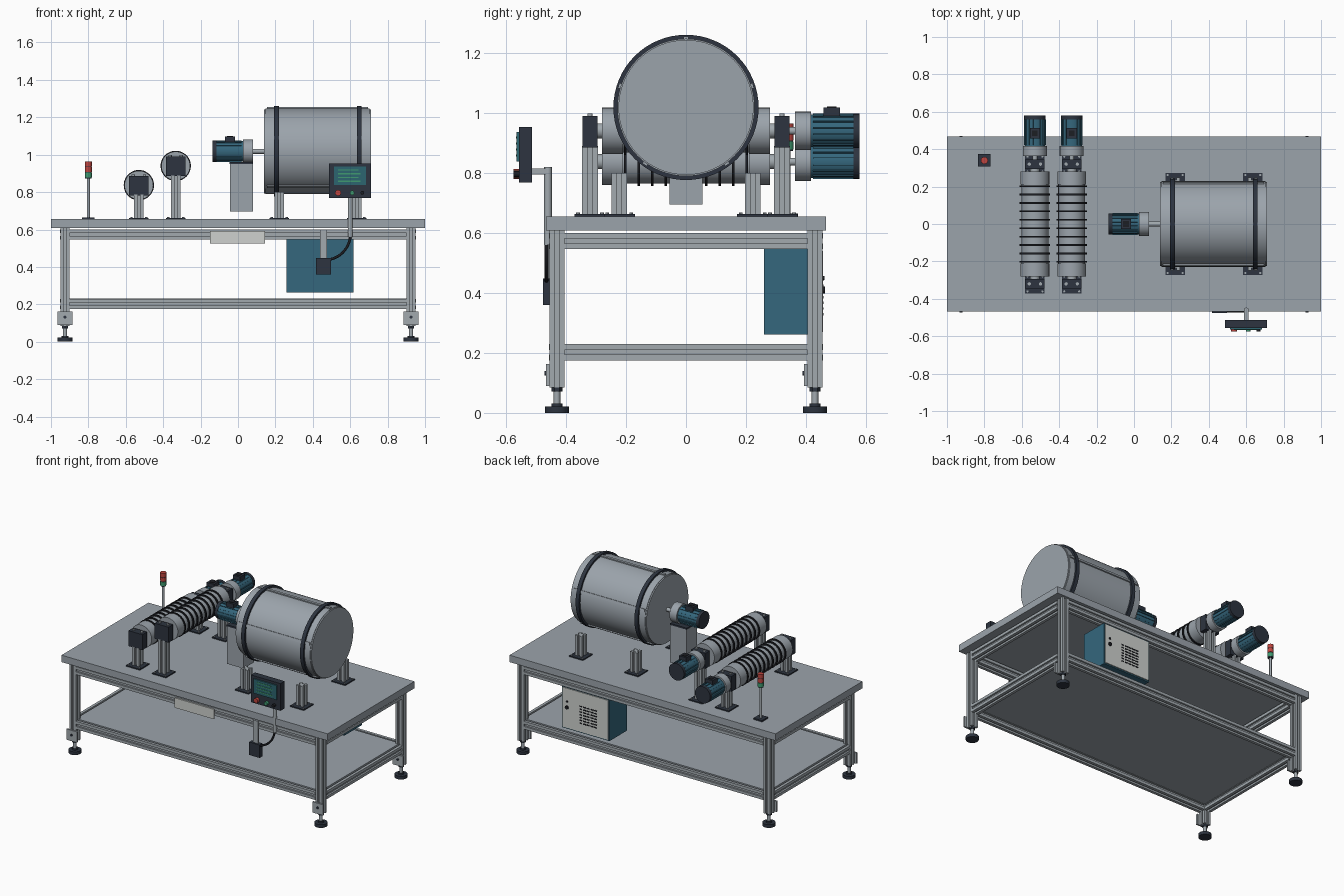
import bpy, bmesh, math
from mathutils import Matrix, Vector

if "Cube" in bpy.data.objects:
    bpy.data.objects.remove(bpy.data.objects["Cube"])


def material(name, rgb):
    m = bpy.data.materials.new(name)
    m.diffuse_color = (*rgb, 1)
    m.use_nodes = True
    m.node_tree.nodes["Principled BSDF"].inputs["Base Color"].default_value = m.diffuse_color
    return m


STEEL = material("steel grey", (0.33, 0.37, 0.41))
ALU = material("aluminium", (0.36, 0.40, 0.43))
BLUE = material("machine blue", (0.035, 0.135, 0.205))
DARK = material("dark slate", (0.026, 0.034, 0.05))
BLACK = material("black rubber", (0.012, 0.013, 0.017))
CREAM = material("pale panel", (0.62, 0.64, 0.62))
RED = material("signal red", (0.52, 0.06, 0.05))
GREEN = material("signal green", (0.05, 0.32, 0.16))
TEAL = material("screen teal", (0.025, 0.13, 0.16))


def finish(name, bm, mat, matrix=None, smooth=False):
    if matrix:
        bm.transform(matrix)
    bmesh.ops.recalc_face_normals(bm, faces=bm.faces)
    me = bpy.data.meshes.new(name)
    bm.to_mesh(me)
    bm.free()
    ob = bpy.data.objects.new(name, me)
    bpy.context.collection.objects.link(ob)
    me.materials.append(mat)
    if smooth:
        bpy.ops.object.select_all(action='DESELECT')
        ob.select_set(True)
        bpy.context.view_layer.objects.active = ob
        bpy.ops.object.shade_smooth_by_angle(angle=math.radians(35))
    return ob


def box(name, mat, x0, x1, y0, y1, z0, z1, matrix=None):
    bm = bmesh.new()
    bmesh.ops.create_cube(bm, size=1)
    bm.transform(Matrix.Translation(((x0+x1)/2, (y0+y1)/2, (z0+z1)/2))
                 @ Matrix.Diagonal((x1-x0, y1-y0, z1-z0, 1)))
    return finish(name, bm, mat, matrix)


def along(axis):
    # rotation taking local z to the given axis
    return Vector({'x': (1, 0, 0), 'y': (0, 1, 0), 'z': (0, 0, 1)}[axis]).to_track_quat('Z', 'Y').to_matrix().to_4x4()


def cyl(name, mat, start, r, length, axis='z', segs=32, matrix=None):
    bm = bmesh.new()
    bmesh.ops.create_cone(bm, cap_ends=True, segments=segs, radius1=r, radius2=r, depth=length)
    bm.transform(Matrix.Translation(start) @ along(axis) @ Matrix.Translation((0, 0, length/2)))
    return finish(name, bm, mat, matrix, True)


def slotted(name, start, length, axis='z', w=0.05):
    # slotted square extrusion: one corner-and-groove run, rotated to four sides
    h, s, d = w/2, w*0.15, w*0.22
    side = [(-h, -h), (-s, -h), (-s, d-h), (s, d-h), (s, -h)]
    bm = bmesh.new()
    vs = []
    for k in range(4):
        c, n = [(1, 0), (0, 1), (-1, 0), (0, -1)][k]
        vs += [bm.verts.new((c*x - n*y, n*x + c*y, 0)) for x, y in side]
    f = bm.faces.new(vs)
    new = bmesh.ops.extrude_face_region(bm, geom=[f])['geom']
    bmesh.ops.translate(bm, verts=[v for v in new if isinstance(v, bmesh.types.BMVert)], vec=(0, 0, length))
    return finish(name, bm, ALU, Matrix.Translation(start) @ along(axis))


# table frame
box("table_top", STEEL, -1, 1, -0.467, 0.467, 0.608, 0.655)
box("lower_shelf", STEEL, -0.92, 0.92, -0.425, 0.425, 0.212, 0.23)
for sx in (-1, 1):
    for sy in (-1, 1):
        x, y = sx*0.925, sy*0.43
        slotted("leg", (x, y, 0.085), 0.523)
        cyl("foot_pad", DARK, (x, y, 0), 0.04, 0.022)
        cyl("foot_collar", DARK, (x, y, 0.022), 0.018, 0.01)
        cyl("foot_stud", ALU, (x, y, 0.03), 0.011, 0.06, segs=16)
        cyl("foot_nut", DARK, (x, y, 0.072), 0.018, 0.013, segs=6)
        box("leg_bracket", ALU, x-0.04, x+0.04, y-0.036, y-0.025, 0.09, 0.163)
        cyl("bracket_bolt", DARK, (x, y-0.042, 0.132), 0.008, 0.008, 'y', 12)
for s in (-1, 1):
    for z in (0.573, 0.202):
        slotted("long_rail", (-0.9, s*0.43, z), 1.8, 'x', 0.054)
        slotted("side_rail", (s*0.925, -0.405, z), 0.81, 'y', 0.054)


# posts standing on base plates
def post(x, y, top, hx=0.052):
    box("post_base", DARK, x-hx, x+hx, y-0.052, y+0.052, 0.655, 0.662)
    slotted("post", (x, y, 0.662), top-0.662, w=0.052)
    for sx in (-1, 1):
        for sy in (-1, 1):
            cyl("base_bolt", ALU, (x+sx*0.04, y+sy*0.04, 0.662), 0.006, 0.005, segs=8)


# geared motor, local +x pointing away from the driven shaft
def motor(face, angle):
    m = Matrix.Translation(face) @ Matrix.Rotation(angle, 4, 'Z')
    cyl("gear_housing", STEEL, (0, 0, 0), 0.064, 0.053, 'x', 32, m)
    cyl("motor_body", BLUE, (0.053, 0, 0), 0.054, 0.145, 'x', 32, m)
    for k in range(16):
        box("motor_fin", BLUE, 0.06, 0.195, -0.002, 0.002, 0.05, 0.059,
            m @ Matrix.Rotation((k+0.5)*math.tau/16, 4, 'X'))
    cyl("fan_cover", DARK, (0.196, 0, 0), 0.057, 0.02, 'x', 32, m)
    box("junction_box", DARK, 0.095, 0.15, -0.027, 0.027, 0.045, 0.078, m)
    box("junction_lid", BLACK, 0.107, 0.138, -0.015, 0.015, 0.078, 0.081, m)
    cyl("drive_shaft", ALU, (-0.065, 0, 0), 0.013, 0.07, 'x', 16, m)


# rotating drum with straps, lifting ribs and supports
DZ = 1.018
cyl("drum", STEEL, (0.148, 0, DZ), 0.229, 0.554, 'x', 64)
cyl("drum_ends", STEEL, (0.14, 0, DZ), 0.225, 0.57, 'x', 64)
for x in (0.206, 0.648):
    cyl("drum_band", DARK, (x-0.013, 0, DZ), 0.242, 0.026, 'x', 64)
for k in range(5):
    box("drum_rib", STEEL, 0.155, 0.695, -0.009, 0.009, 0.222, 0.236,
        Matrix.Translation((0, 0, DZ)) @ Matrix.Rotation(k*math.tau/5, 4, 'X'))
for x in (0.22, 0.635):
    for s in (-1, 1):
        post(x, s*0.222, 0.80)
motor((0.08, 0, DZ), math.pi)
box("motor_pedestal", STEEL, -0.043, 0.08, -0.055, 0.055, 0.695, 0.95)
box("motor_plate", DARK, -0.045, 0.08, -0.057, 0.057, 0.95, 0.961)

# pair of ribbed screw barrels
for x, z in ((-0.53, 0.837), (-0.333, 0.94)):
    cyl("barrel", STEEL, (x, -0.21, z), 0.072, 0.42, 'y', 48)
    for k in range(10):
        cyl("barrel_ring", BLACK, (x, -0.207+k*0.045, z), 0.081, 0.009, 'y', 48)
    for s in (-1, 1):
        cyl("barrel_end", STEEL, (x, s*0.245-0.035, z), 0.077, 0.07, 'y', 48)
        cyl("barrel_shaft", ALU, (x, s*0.29-0.025, z), 0.025, 0.05, 'y')
        post(x, s*0.32, z-0.05)
        box("bearing_block", DARK, x-0.052, x+0.052, s*0.32-0.025, s*0.32+0.025, z-0.055, z+0.05)
        for b in (-0.03, 0.03):
            cyl("bearing_bolt", ALU, (x+b, s*0.32, z+0.05), 0.009, 0.008, segs=12)
    motor((x, 0.363, z), math.pi/2)

# signal tower
box("tower_base", DARK, -0.833, -0.767, 0.307, 0.373, 0.655, 0.664)
cyl("tower_pole", ALU, (-0.8, 0.34, 0.66), 0.008, 0.215, segs=16)
for z, m in ((0.878, GREEN), (0.908, RED), (0.938, RED)):
    cyl("tower_lamp", m, (-0.8, 0.34, z), 0.019, 0.026, segs=24)
    cyl("lamp_seam", DARK, (-0.8, 0.34, z-0.006), 0.017, 0.008, segs=24)

# operator panel on a pole
box("panel_case", DARK, 0.487, 0.71, -0.557, -0.513, 0.768, 0.953)
box("panel_screen", TEAL, 0.512, 0.685, -0.565, -0.557, 0.838, 0.936)
for k in range(4):
    box("screen_row", GREEN, 0.535, 0.655 - 0.012*(k % 2), -0.567, -0.565, 0.855+k*0.02, 0.861+k*0.02)
for x, r, m in ((0.535, 0.016, RED), (0.61, 0.012, GREEN), (0.665, 0.01, BLACK)):
    cyl("panel_button", m, (x, -0.575, 0.796), r, 0.02, 'y', 20)
cyl("panel_pole", ALU, (0.6, -0.46, 0.56), 0.013, 0.26, segs=20)
box("panel_arm", ALU, 0.588, 0.612, -0.515, -0.46, 0.795, 0.815)

# cable from the pole to the switch box
cu = bpy.data.curves.new("cable", 'CURVE')
cu.dimensions = '3D'
cu.bevel_depth = 0.007
cu.bevel_resolution = 2
sp = cu.splines.new('BEZIER')
sp.bezier_points.add(1)
for p, co, hl, hr in zip(sp.bezier_points, [(0.602, -0.465, 0.6), (0.49, -0.465, 0.44)],
                         [(0.6, -0.465, 0.65), (0.55, -0.465, 0.45)],
                         [(0.61, -0.465, 0.51), (0.44, -0.465, 0.43)]):
    p.co, p.handle_left, p.handle_right = co, hl, hr
cable = bpy.data.objects.new("cable", cu)
bpy.context.collection.objects.link(cable)
cu.materials.append(BLACK)
box("switch_box", DARK, 0.418, 0.496, -0.477, -0.447, 0.36, 0.448)
box("switch_hanger", ALU, 0.438, 0.475, -0.466, -0.452, 0.44, 0.6)
box("front_plate", CREAM, -0.15, 0.145, -0.466, -0.457, 0.525, 0.592)

# control cabinet with rear door and vents
box("cabinet", BLUE, 0.26, 0.617, 0.26, 0.45, 0.262, 0.547)
box("cabinet_door", CREAM, 0.268, 0.609, 0.45, 0.456, 0.27, 0.539)
for i in range(5):
    for j in range(7):
        x, z = 0.35+i*0.028, 0.325+j*0.019
        box("door_vent", BLACK, x, x+0.02, 0.456, 0.458, z, z+0.008)
cyl("door_lock", BLACK, (0.575, 0.456, 0.41), 0.012, 0.008, 'y', 16)
cyl("door_key", BLACK, (0.575, 0.456, 0.45), 0.007, 0.005, 'y', 12)
